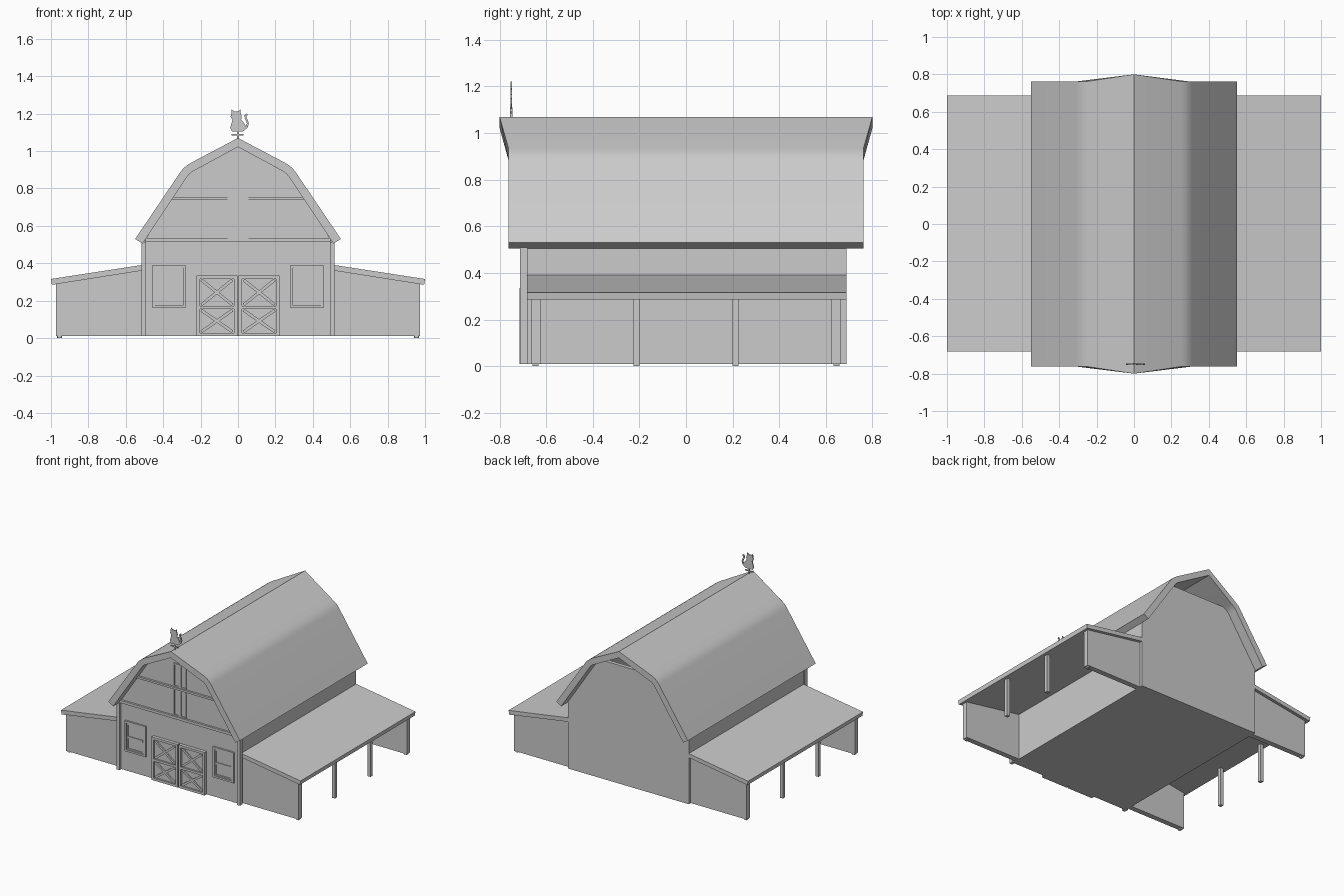
import bpy, bmesh
from math import radians
from mathutils import Vector

if "Cube" in bpy.data.objects:
    bpy.data.objects.remove(bpy.data.objects["Cube"])


def prism(name, profile, y0, y1, mirror=False, smooth=False):
    """Extrude an x/z outline along y; y0 and y1 may be functions of x."""
    f0 = y0 if callable(y0) else (lambda x: y0)
    f1 = y1 if callable(y1) else (lambda x: y1)
    bm = bmesh.new()
    a = [bm.verts.new((x, f0(x), z)) for x, z in profile]
    b = [bm.verts.new((x, f1(x), z)) for x, z in profile]
    n = len(profile)
    bm.faces.new(a)
    bm.faces.new(b[::-1])
    for i in range(n):
        j = (i + 1) % n
        bm.faces.new((a[i], b[i], b[j], a[j]))
    bmesh.ops.recalc_face_normals(bm, faces=bm.faces[:])
    return finish(name, bm, mirror, smooth)


def finish(name, bm, mirror=False, smooth=False):
    me = bpy.data.meshes.new(name)
    bm.to_mesh(me)
    bm.free()
    ob = bpy.data.objects.new(name, me)
    bpy.context.collection.objects.link(ob)
    if mirror:
        m = ob.modifiers.new("Mirror", 'MIRROR')
        m.use_mirror_merge = False
    if smooth:
        bpy.ops.object.select_all(action='DESELECT')
        bpy.context.view_layer.objects.active = ob
        ob.select_set(True)
        bpy.ops.object.shade_smooth_by_angle(angle=radians(35))
    return ob


def box(name, x0, x1, y0, y1, z0, z1, mirror=False):
    return prism(name, [(x0, z0), (x1, z0), (x1, z1), (x0, z1)], y0, y1, mirror)


def bar(name, p, q, w, y0, y1, mirror=False):
    """Flat plank of width w from p to q in the x/z plane."""
    p, q = Vector(p), Vector(q)
    d = (q - p).normalized() * w / 2
    s = Vector((-d.y, d.x))
    return prism(name, [p - s, q - s, q + s, p + s], y0, y1, mirror)


def frame(name, x0, x1, z0, z1, w, y0, y1):
    for a, b, c, d in ((x0, x0 + w, z0, z1), (x1 - w, x1, z0, z1),
                       (x0 + w, x1 - w, z0, z0 + w), (x0 + w, x1 - w, z1 - w, z1)):
        box(name, a, b, y0, y1, c, d, True)


def both(half):
    """Complete a symmetric outline from its right half."""
    return half + [(-x, z) for x, z in reversed(half) if x > 0]


# Gambrel roof with pointed overhangs front and back
outer = [(.55, .53), (.31, .885), (.295, .905), (.275, .922), (.25, .938), (0, 1.07)]
inner = [(.51, .505), (.275, .858), (.262, .875), (.245, .89), (.22, .903), (0, 1.022)]
reach = lambda x: .762 + .038 * max(0, 1 - abs(x) / .25)
roof = both(outer) + [(-x, z) for x, z in inner] + inner[-2::-1]
prism("main_roof", roof, lambda x: -reach(x), reach, smooth=True)

# Main walls; the rear gable is open under the peak
prism("front_wall", both([(.505, .01), (.505, .512)] + inner[1:]), -.69, -.66)
prism("back_wall", both([(.505, .01), (.505, .512)] + inner[1:5]), .66, .688)
prism("side_wall", [(.505, .01), (.505, .512), (.48, .55), (.48, .01)], -.66, .66, True)
box("floor", -.48, .48, -.66, .66, .01, .03)

# Front trim: corner boards, gable bands, loft frames
box("corner_board", .492, .515, -.712, -.68, .01, .515, True)
box("lower_band", -.495, .495, -.705, -.69, .515, .535)
box("upper_band", -.355, .355, -.705, -.69, .738, .753)
for z0, z1 in ((.535, .738), (.753, .93)):
    frame("loft_frame", 0, .055, z0, z1, .01, -.697, -.69)

# Double doors with crossed braces
box("door_panel", .004, .222, -.702, -.69, .01, .335, True)
frame("door_frame", .004, .222, .01, .335, .018, -.715, -.702)
box("door_rail", .022, .204, -.715, -.702, .155, .172, True)
for z0, z1 in ((.028, .155), (.172, .317)):
    bar("door_brace", (.03, z0 + .006), (.196, z1 - .006), .016, -.712, -.702, True)
    bar("door_brace", (.03, z1 - .006), (.196, z0 + .006), .016, -.711, -.702, True)

# Front windows
box("window_pane", .295, .44, -.693, -.689, .175, .375, True)
frame("window_frame", .28, .456, .16, .39, .014, -.703, -.69)
frame("window_sash", .296, .44, .176, .374, .01, -.698, -.69)
box("window_bar", .306, .43, -.699, -.69, .262, .277, True)

# Lean-to sheds on both sides
prism("shed_roof", [(.505, .392), (1, .316), (.995, .285), (.505, .362)], -.683, .688, True)
for y in (-.645, .645):
    prism("shed_end_wall", [(.505, .01), (.972, .01), (.972, .29), (.505, .363)],
          y - .02, y + .02, True)
for y in (-.213, .213):
    box("shed_post", .942, .967, y - .013, y + .013, 0, .292, True)
for y in (-.645, .645):
    box("shed_foot", .945, .965, y - .013, y + .013, 0, .01, True)

# Weathervane: pole, crossbar, cat silhouette with curled tail
Y0, Y1 = -.753, -.746
box("vane_pole", -.005, .005, -.755, -.744, 1.05, 1.11)
box("vane_crossbar", -.035, .03, Y0, Y1, 1.084, 1.092)
cat = [(-.033, 1.105), (.027, 1.105), (.041, 1.117), (.04, 1.138), (.028, 1.155), (.017, 1.168),
       (.02, 1.185), (.015, 1.2), (.013, 1.222), (-.002, 1.211), (-.018, 1.211), (-.034, 1.222),
       (-.035, 1.2), (-.04, 1.183), (-.03, 1.168), (-.034, 1.15), (-.042, 1.125)]
prism("vane_cat", cat, Y0, Y1)
tail = [(.032, 1.117), (.047, 1.128), (.053, 1.148), (.047, 1.165), (.039, 1.178), (.041, 1.191), (.05, 1.196)]
for p, q in zip(tail, tail[1:]):
    bar("vane_tail", p, q, .01, Y0, Y1)
